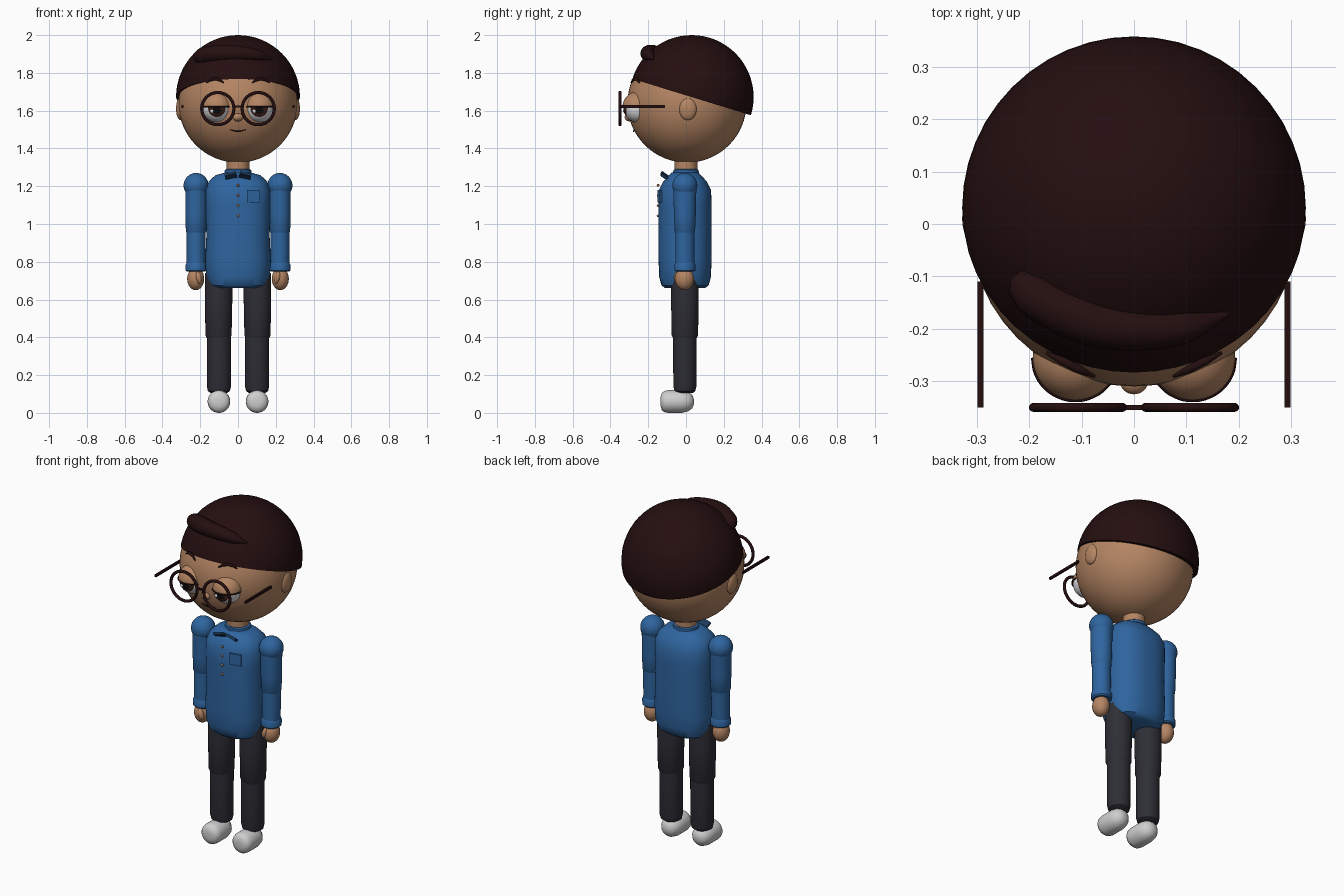
import bpy, bmesh, math
from mathutils import Matrix, Vector

if "Cube" in bpy.data.objects:
    bpy.data.objects.remove(bpy.data.objects["Cube"])


def material(name, rgb):
    m = bpy.data.materials.new(name)
    m.use_nodes = True
    m.diffuse_color = (*rgb, 1)
    bsdf = m.node_tree.nodes["Principled BSDF"]
    bsdf.inputs["Base Color"].default_value = (*rgb, 1)
    bsdf.inputs["Roughness"].default_value = 0.8
    return m


SKIN = material("skin", (0.46, 0.235, 0.125))
HAIR = material("dark_brown", (0.018, 0.0045, 0.005))
SHIRT = material("blue_cloth", (0.028, 0.13, 0.35))
COLLAR = material("navy_cloth", (0.01, 0.04, 0.1))
PANTS = material("charcoal_cloth", (0.027, 0.027, 0.037))
SHOE = material("light_grey", (0.62, 0.62, 0.62))
WHITE = material("eye_white", (0.72, 0.72, 0.74))
IRIS = material("iris_brown", (0.045, 0.014, 0.01))
BLACK = material("black", (0.003, 0.003, 0.003))


def finish(name, bm, *mats, angle=40):
    bmesh.ops.recalc_face_normals(bm, faces=bm.faces)
    me = bpy.data.meshes.new(name)
    bm.to_mesh(me)
    bm.free()
    ob = bpy.data.objects.new(name, me)
    bpy.context.collection.objects.link(ob)
    for m in mats:
        me.materials.append(m)
    bpy.ops.object.select_all(action="DESELECT")
    ob.select_set(True)
    bpy.context.view_layer.objects.active = ob
    bpy.ops.object.shade_smooth_by_angle(angle=math.radians(angle))
    return ob


def ball_mesh(center, size, seg=32, rings=24, rot=Matrix()):
    bm = bmesh.new()
    mat = Matrix.Translation(center) @ rot @ Matrix.Diagonal((*size, 1))
    bmesh.ops.create_uvsphere(bm, u_segments=seg, v_segments=rings, radius=1, matrix=mat)
    return bm


def ball(name, center, size, mat, **kw):
    return finish(name, ball_mesh(center, size, **kw), mat)


def cut_ball(name, center, r, normal, mat):
    # Ball halved through its centre, keeping the side the normal points to
    bm = ball_mesh(center, (r, r, r), 48, 32)
    cut = bmesh.ops.bisect_plane(bm, geom=bm.verts[:] + bm.edges[:] + bm.faces[:],
                                 plane_co=center, plane_no=normal, clear_inner=True)
    rim = [e for e in cut["geom_cut"] if isinstance(e, bmesh.types.BMEdge)]
    bmesh.ops.edgeloop_fill(bm, edges=rim)
    return finish(name, bm, mat)


def box(name, center, size, mat, rot=Matrix()):
    bm = bmesh.new()
    bmesh.ops.create_cube(bm, size=1, matrix=Matrix.Translation(center) @ rot
                          @ Matrix.Diagonal((*size, 1)))
    return finish(name, bm, mat)


def loft(name, profile, mat, center=(0, 0, 0), seg=32, power=2.0, rot=Matrix()):
    # Stack of rounded sections: (x radius, y radius, height)
    bm = bmesh.new()
    rows = []
    for rx, ry, z in profile:
        row = []
        for i in range(seg):
            c, s = math.cos(math.tau * i / seg), math.sin(math.tau * i / seg)
            x = math.copysign(abs(c) ** (2 / power), c) * rx
            y = math.copysign(abs(s) ** (2 / power), s) * ry
            row.append(bm.verts.new(Vector(center) + rot @ Vector((x, y, z))))
        rows.append(row)
    for a, b in zip(rows, rows[1:]):
        for i in range(seg):
            j = (i + 1) % seg
            bm.faces.new((a[i], a[j], b[j], b[i]))
    bm.faces.new(rows[0])
    bm.faces.new(rows[-1])
    return finish(name, bm, mat)


def tube(name, points, radii, mat, cyclic=False):
    cu = bpy.data.curves.new(name, "CURVE")
    cu.dimensions = "3D"
    cu.bevel_depth = 1
    cu.bevel_resolution = 5
    cu.use_fill_caps = True
    sp = cu.splines.new("BEZIER")
    sp.bezier_points.add(len(points) - 1)
    sp.use_cyclic_u = cyclic
    for bp, p, r in zip(sp.bezier_points, points, radii):
        bp.co, bp.radius = p, r
        bp.handle_left_type = bp.handle_right_type = "AUTO"
    cu.materials.append(mat)
    ob = bpy.data.objects.new(name, cu)
    bpy.context.collection.objects.link(ob)
    return ob


def arc(center, r, start, end, n, plane):
    out = []
    for i in range(n):
        a = math.radians(start + (end - start) * i / (n - 1))
        u, v = r * math.cos(a), r * math.sin(a)
        out.append(Vector(center) + Vector((u, 0, v) if plane == "xz" else (u, v, 0)))
    return out


# Head, hair, nose and mouth
ball("head", (0, 0.005, 1.64), (0.315, 0.315, 0.315), SKIN, seg=48, rings=32)
cut_ball("hair_cap", Vector((0, 0.03, 1.672)), 0.328, Vector((0, 0.293, 0.956)), HAIR)
tube("hair_tuft",
     [(-0.235, -0.105, 1.875), (-0.222, -0.112, 1.88), (-0.19, -0.135, 1.89), (-0.1, -0.18, 1.902),
      (0, -0.2, 1.903), (0.1, -0.195, 1.893), (0.18, -0.172, 1.872)],
     [0.004, 0.028, 0.043, 0.047, 0.042, 0.032, 0.004], HAIR)
ball("nose", (0, -0.297, 1.565), (0.028, 0.028, 0.022), SKIN)
tube("mouth", [(-0.042, -0.276, 1.498), (0, -0.277, 1.491), (0.042, -0.276, 1.498)],
     [0.002, 0.004, 0.002], HAIR)

# Neck, shirt body and collar
loft("neck", [(0.06, 0.06, 1.22), (0.06, 0.06, 1.36)], SKIN)
loft("shirt_body",
     [(0.115, 0.105, 0.66), (0.15, 0.125, 0.675), (0.168, 0.137, 0.72), (0.174, 0.14, 0.8),
      (0.167, 0.14, 0.95), (0.172, 0.14, 1.1), (0.172, 0.138, 1.18), (0.155, 0.115, 1.225),
      (0.12, 0.085, 1.258), (0.07, 0.07, 1.272)],
     SHIRT, center=(0, -0.005, 0), seg=48, power=2.4)
loft("collar_band", [(0.074, 0.07, 1.24), (0.07, 0.067, 1.285), (0.062, 0.062, 1.29)], SHIRT)
for i in range(4):
    ball(f"button_{i + 1}", (0, -0.148, 1.205 - 0.054 * i), (0.007, 0.007, 0.007), SKIN,
         seg=12, rings=8)
box("chest_pocket", (0.081, -0.139, 1.148), (0.068, 0.009, 0.066), SHIRT,
    Matrix.Rotation(math.radians(11), 4, "Z"))

LIMB_TILT = Matrix.Rotation(math.radians(90), 3, "X")
for side, s in (("left", 1), ("right", -1)):
    # Collar flap
    box(f"{side}_collar_flap", (s * 0.037, -0.108, 1.252), (0.062, 0.055, 0.014), COLLAR,
        Matrix.Rotation(s * math.radians(15), 4, "Y") @ Matrix.Rotation(math.radians(-35), 4, "X"))

    # Ear
    ball(f"{side}_ear", (s * 0.304, 0.01, 1.61), (0.024, 0.047, 0.06), SKIN)

    # Eyeball with iris and pupil rings around the forward pole
    eye = Vector((s * 0.112, -0.255, 1.613))
    bm = ball_mesh(eye, (0.076, 0.076, 0.076), 32, 24, Matrix.Rotation(math.radians(90), 4, "X"))
    for f in bm.faces:
        d = f.calc_center_median() - eye
        turn = math.degrees(d.angle(Vector((0, -1, -0.08))))
        f.material_index = 2 if turn < 17 else 1 if turn < 36 else 0
    finish(f"{side}_eyeball", bm, WHITE, IRIS, BLACK)
    ball(f"{side}_eye_glint", eye + Vector((-0.026, -0.07, -0.016)), (0.01, 0.008, 0.01), WHITE,
         seg=12, rings=8)

    # Upper eyelid, lash line and brow
    lid = eye + Vector((0, 0, 0.007))
    cut_ball(f"{side}_eyelid", lid, 0.081, Vector((0, 0, 1)), SKIN)
    tube(f"{side}_lashes", arc(lid, 0.081, 180, 360, 9, "xy"), [0.004] * 9, HAIR)
    tube(f"{side}_brow",
         [(s * 0.075, -0.291, 1.748), (s * 0.105, -0.277, 1.765), (s * 0.135, -0.262, 1.766),
          (s * 0.167, -0.246, 1.748)], [0.003, 0.008, 0.008, 0.003], HAIR)

    # Glasses rim and temple arm
    tube(f"{side}_glasses_rim", arc((s * 0.107, -0.35, 1.611), 0.085, 0, 345, 24, "xz"),
         [0.0085] * 24, HAIR, cyclic=True)
    box(f"{side}_glasses_arm", (s * 0.293, -0.23, 1.622), (0.011, 0.24, 0.014), HAIR)

    # Arm
    ax, ay = s * 0.222, -0.006
    ball(f"{side}_shoulder", (ax, ay, 1.204), (0.066, 0.066, 0.066), SHIRT)
    loft(f"{side}_upper_sleeve", [(0.057, 0.061, 1.2), (0.057, 0.058, 1.05), (0.054, 0.054, 0.96),
                                  (0.045, 0.045, 0.945)], SHIRT, (ax, ay, 0))
    loft(f"{side}_lower_sleeve", [(0.051, 0.051, 0.97), (0.049, 0.05, 0.76)], SHIRT, (ax, ay, 0))
    loft(f"{side}_cuff", [(0.048, 0.048, 0.748), (0.055, 0.055, 0.755), (0.056, 0.056, 0.782),
                          (0.05, 0.05, 0.796)], SHIRT, (ax, ay, 0))
    ball(f"{side}_hand", (s * 0.224, -0.008, 0.71), (0.045, 0.05, 0.06), SKIN)
    ball(f"{side}_thumb", (s * 0.208, -0.047, 0.715), (0.016, 0.018, 0.032), SKIN,
         rot=Matrix.Rotation(s * math.radians(15), 4, "Y"))

    # Leg
    loft(f"{side}_thigh", [(0.073, 0.073, 0.74), (0.073, 0.073, 0.6), (0.069, 0.07, 0.41),
                           (0.06, 0.06, 0.392)], PANTS, (s * 0.103, -0.006, 0))
    loft(f"{side}_shin", [(0.064, 0.063, 0.42), (0.064, 0.061, 0.14), (0.058, 0.055, 0.115),
                          (0.04, 0.04, 0.104)], PANTS, (s * 0.101, -0.006, 0))

    # Shoe, lofted from heel to toe
    shoe = [(0.012, -0.042), (0.035, -0.034), (0.052, -0.012), (0.06, 0.022), (0.06, 0.095),
            (0.056, 0.115), (0.045, 0.128), (0.025, 0.134), (0.008, 0.135)]
    loft(f"{side}_shoe", [(r, r, y) for r, y in shoe], SHOE, (s * 0.101, 0, 0.06), rot=LIMB_TILT)

# Glasses bridge
box("glasses_bridge", (0, -0.35, 1.622), (0.05, 0.01, 0.01), HAIR)
